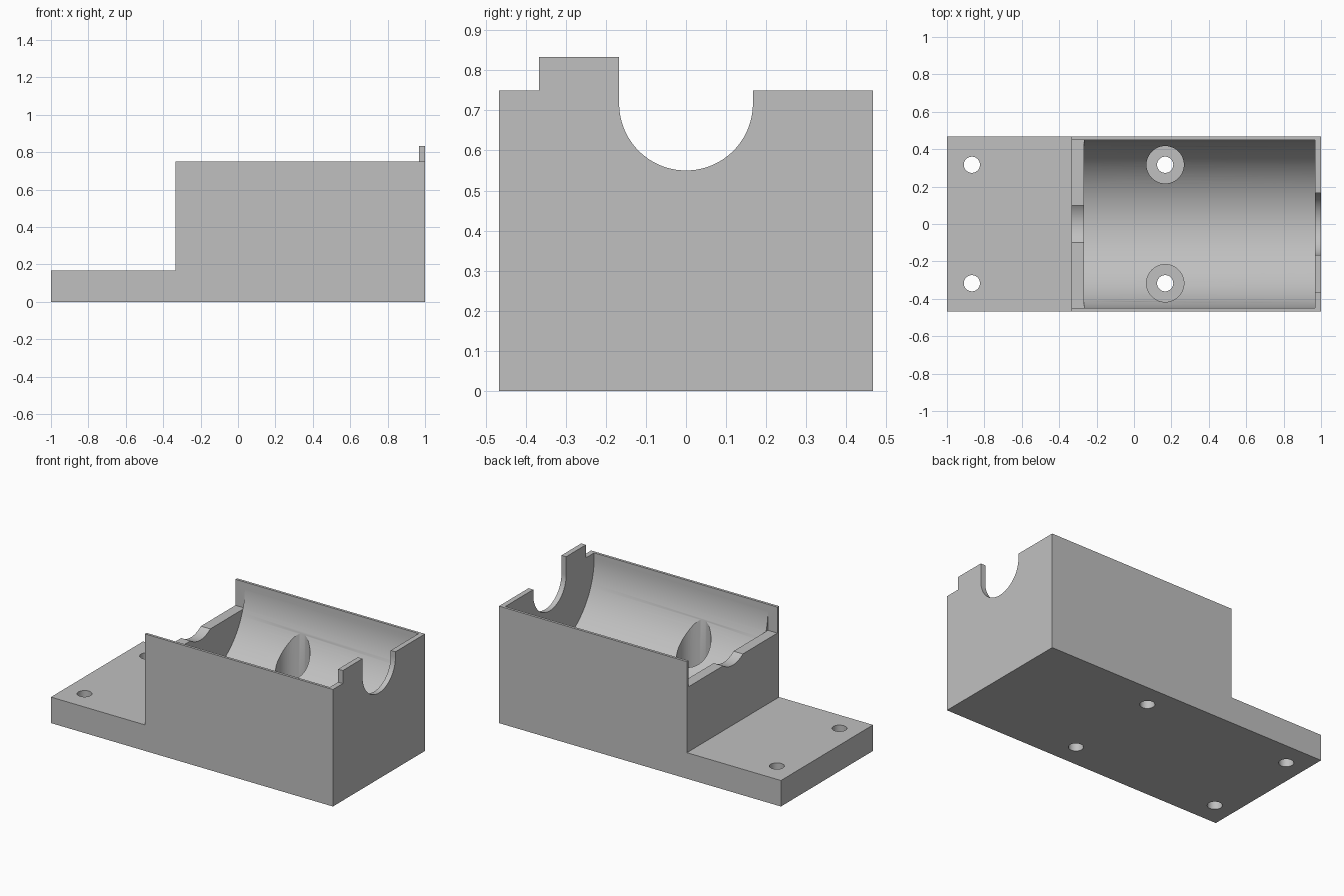
import bpy, bmesh, math

if "Cube" in bpy.data.objects:
    bpy.data.objects.remove(bpy.data.objects["Cube"])

grey = bpy.data.materials.new("plain grey")
grey.diffuse_color = (0.53, 0.53, 0.53, 1)
grey.use_nodes = True
grey.node_tree.nodes["Principled BSDF"].inputs["Base Color"].default_value = grey.diffuse_color


def prism(name, pts, to_3d, a, b):
    """Extrude a closed 2D profile between positions a and b."""
    bm = bmesh.new()
    lo = [bm.verts.new(to_3d(p, a)) for p in pts]
    hi = [bm.verts.new(to_3d(p, b)) for p in pts]
    bm.faces.new(lo)
    bm.faces.new(hi[::-1])
    n = len(pts)
    for i in range(n):
        bm.faces.new((lo[i], hi[i], hi[(i + 1) % n], lo[(i + 1) % n]))
    bmesh.ops.recalc_face_normals(bm, faces=bm.faces[:])
    me = bpy.data.meshes.new(name)
    bm.to_mesh(me)
    bm.free()
    me.materials.append(grey)
    ob = bpy.data.objects.new(name, me)
    bpy.context.collection.objects.link(ob)
    return ob


def along_x(p, t): return (t, p[0], p[1])
def along_y(p, t): return (p[0], t, p[1])
def along_z(p, t): return (p[0], p[1], t)


def trough(r, zc, top, n=64):
    """Half circle below the axis with straight sides going up."""
    arc = [(r * math.cos(math.pi + math.pi * i / n),
            zc + r * math.sin(math.pi + math.pi * i / n)) for i in range(n + 1)]
    return arc + [(r, top), (-r, top)]


def circle(x, y, r, n=48):
    return [(x + r * math.cos(2 * math.pi * i / n),
             y + r * math.sin(2 * math.pi * i / n)) for i in range(n)]


def rect(u0, u1, v0, v1):
    return [(u0, v0), (u1, v0), (u1, v1), (u0, v1)]


HALF, AXIS, TOP, PLATE = 0.4667, 0.7167, 0.75, 0.1667

# body: mounting plate, block and raised end strip in one side profile
body = prism("motor_housing",
             [(-1, 0), (1, 0), (1, 0.8333), (0.9667, 0.8333), (0.9667, TOP),
              (-0.3333, TOP), (-0.3333, PLATE), (-1, PLATE)],
             along_y, -HALF, HALF)

cutters = [
    # trim the raised strip down to one tab
    prism("tab_trim_front", rect(-0.6, -0.3667, TOP, 1.1), along_x, 0.96, 1.1),
    prism("tab_trim_back", rect(-0.05, 0.6, TOP, 1.1), along_x, 0.96, 1.1),
    # round-bottomed cavity
    prism("cavity", trough(0.45, AXIS, 1.2), along_x, -0.2667, 0.9667),
    # lowered inner end wall
    prism("wall_drop", rect(-0.4497, 0.4497, 0.5833, 1.3), along_x, -0.5, -0.2664),
    # shaft notch through both end walls
    prism("shaft_notch", trough(0.1667, AXIS, 1.4), along_x, -0.6, 1.2),
]
# screw holes, with wide counterbores inside the cavity
for y in (-0.3167, 0.3167):
    cutters.append(prism("counterbore", circle(0.1667, y, 0.1), along_z, PLATE, 1.5))
    for x in (-0.8667, 0.1667):
        cutters.append(prism("screw_hole", circle(x, y, 0.0433), along_z, -0.2, 0.9))

for c in cutters:
    c.hide_render = True
    m = body.modifiers.new(c.name, 'BOOLEAN')
    m.operation = 'DIFFERENCE'
    m.solver = 'EXACT'
    m.object = c

# bake the cuts and remove the cutters
bpy.context.view_layer.update()
dg = bpy.context.evaluated_depsgraph_get()
result = bpy.data.meshes.new_from_object(body.evaluated_get(dg))
body.modifiers.clear()
body.data = result
for c in cutters:
    bpy.data.objects.remove(c, do_unlink=True)

bpy.ops.object.select_all(action='DESELECT')
body.select_set(True)
bpy.context.view_layer.objects.active = body
bpy.ops.object.shade_smooth_by_angle(angle=math.radians(25))
